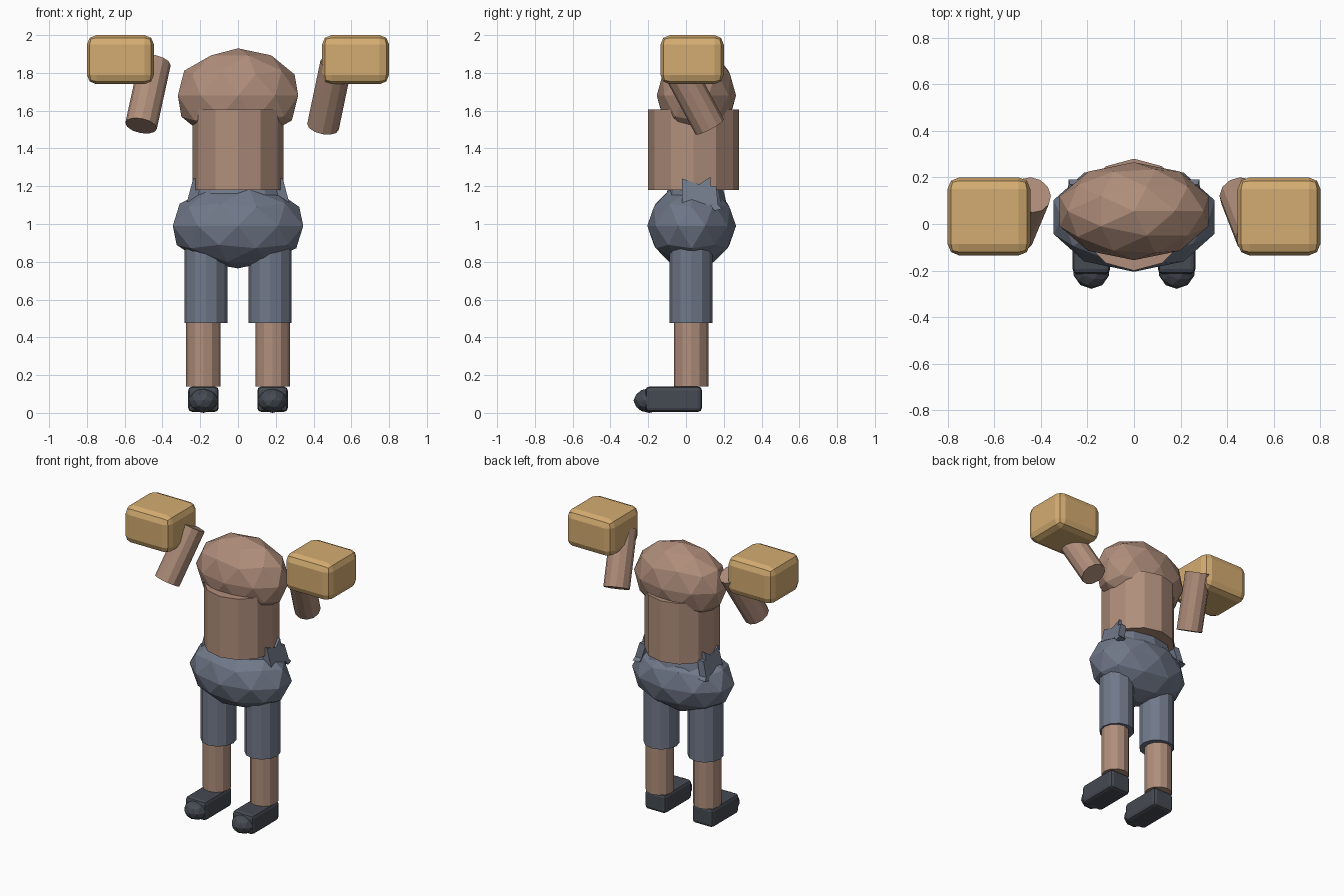
import bpy, bmesh
from mathutils import Vector

if "Cube" in bpy.data.objects:
    bpy.data.objects.remove(bpy.data.objects["Cube"])


def material(name, color):
    m = bpy.data.materials.new(name)
    m.diffuse_color = (*color, 1)
    m.use_nodes = True
    m.node_tree.nodes["Principled BSDF"].inputs["Base Color"].default_value = m.diffuse_color
    return m


SKIN = material("skin", (0.434, 0.270, 0.198))
GLOVE = material("tan glove", (0.658, 0.413, 0.165))
CLOTH = material("slate cloth", (0.162, 0.188, 0.250))
SHOE = material("dark shoe", (0.060, 0.068, 0.084))


def finish(bm, name, mat):
    bmesh.ops.recalc_face_normals(bm, faces=bm.faces)
    me = bpy.data.meshes.new(name)
    bm.to_mesh(me)
    bm.free()
    ob = bpy.data.objects.new(name, me)
    me.materials.append(mat)
    bpy.context.collection.objects.link(ob)
    return ob


def ball(name, center, radii, mat, sub=2):
    bm = bmesh.new()
    bmesh.ops.create_icosphere(bm, subdivisions=sub, radius=1)
    bmesh.ops.scale(bm, vec=radii, verts=bm.verts)
    bmesh.ops.translate(bm, vec=center, verts=bm.verts)
    return finish(bm, name, mat)


def tube(name, a, b, radius, mat, sides=12):
    a, b = Vector(a), Vector(b)
    bm = bmesh.new()
    bmesh.ops.create_cone(bm, cap_ends=True, segments=sides, radius1=radius,
                          radius2=radius, depth=(b - a).length)
    turn = Vector((0, 0, 1)).rotation_difference(b - a).to_matrix()
    bmesh.ops.rotate(bm, matrix=turn, verts=bm.verts)
    bmesh.ops.translate(bm, vec=(a + b) / 2, verts=bm.verts)
    return finish(bm, name, mat)


def block(name, lo, hi, bevel, mat, segments=2):
    lo, hi = Vector(lo), Vector(hi)
    bm = bmesh.new()
    bmesh.ops.create_cube(bm, size=1)
    bmesh.ops.scale(bm, vec=hi - lo, verts=bm.verts)
    bmesh.ops.translate(bm, vec=(lo + hi) / 2, verts=bm.verts)
    bmesh.ops.bevel(bm, geom=bm.edges[:], offset=bevel, segments=segments,
                    profile=0.5, affect='EDGES')
    return finish(bm, name, mat)


# Chest, torso and hips
ball("chest", (0, 0.055, 1.68), (0.335, 0.21, 0.25), SKIN)
tube("torso", (0, 0.04, 1.18), (0, 0.04, 1.605), 0.24, SKIN)
ball("shorts_hips", (0, 0.03, 0.99), (0.363, 0.235, 0.225), CLOTH)

# Waistband under the torso
bm = bmesh.new()
bmesh.ops.create_cone(bm, cap_ends=True, segments=10, radius1=0.285, radius2=0.235, depth=0.13)
bmesh.ops.scale(bm, vec=(1, 0.62, 1), verts=bm.verts)
bmesh.ops.translate(bm, vec=(0, 0.05, 1.125), verts=bm.verts)
finish(bm, "waistband", CLOTH)

# Jagged waist flap outline as (y, z)
FLAP = [(-0.02, 1.09), (-0.02, 1.24), (0.07, 1.21), (0.13, 1.25), (0.13, 1.20),
        (0.16, 1.20), (0.17, 1.10), (0.19, 1.08), (0.15, 1.07), (0.13, 1.10)]

for side, s in (("left", -1), ("right", 1)):
    # Waist flap leaning in towards the torso
    bm = bmesh.new()
    rings = [[bm.verts.new((s * (0.275 - 0.27 * (z - 1.1) - d), y, z)) for y, z in FLAP]
             for d in (0, 0.05)]
    for ring in rings:
        bm.faces.new(ring)
    for i in range(len(FLAP)):
        j = (i + 1) % len(FLAP)
        bm.faces.new((rings[0][i], rings[0][j], rings[1][j], rings[1][i]))
    finish(bm, side + "_waist_flap", CLOTH)

    # Legs
    tube(side + "_shorts_leg", (s * 0.17, 0.027, 0.475), (s * 0.17, 0.027, 0.92), 0.114, CLOTH)
    tube(side + "_shin", (s * 0.183, 0.027, 0.14), (s * 0.183, 0.027, 0.52), 0.091, SKIN)

    # Shoes
    x = s * 0.183
    block(side + "_shoe", (x - 0.081, -0.215, 0.005), (x + 0.081, 0.085, 0.14), 0.022, SHOE)
    ball(side + "_toe", (x, -0.195, 0.065), (0.08, 0.083, 0.065), SHOE)

    # Gloves
    xs = sorted((s * 0.445, s * 0.80))
    block(side + "_glove", (xs[0], -0.135, 1.74), (xs[1], 0.2, 2.0), 0.05, GLOVE)

# Arms tilt the opposite way from each other in depth
tube("left_arm", (-0.513, -0.05, 1.52), (-0.44, 0.125, 1.855), 0.085, SKIN)
tube("right_arm", (0.45, 0.125, 1.515), (0.52, -0.055, 1.85), 0.085, SKIN)
